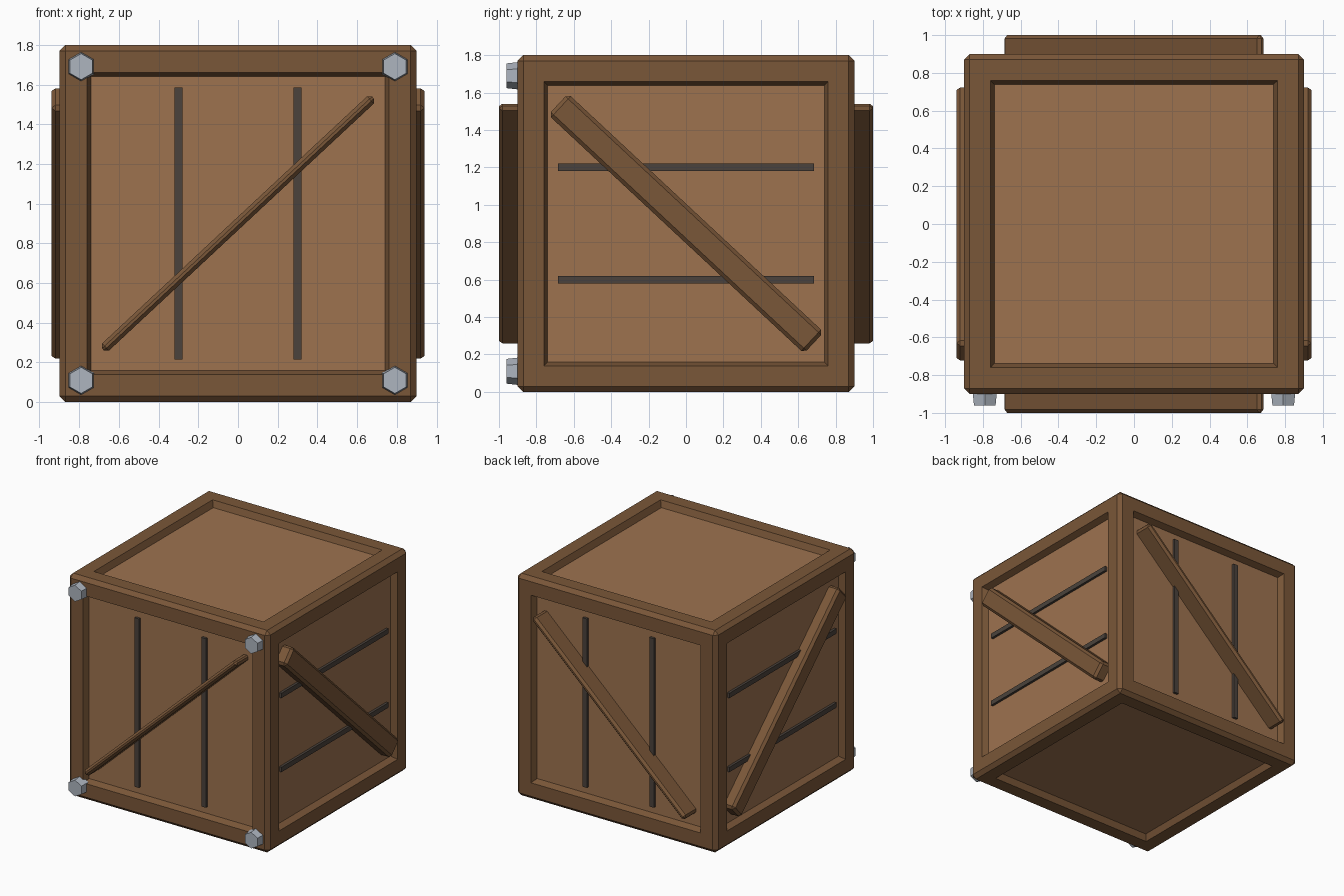
import bpy, bmesh
from math import radians
from mathutils import Matrix, Vector

if "Cube" in bpy.data.objects:
    bpy.data.objects.remove(bpy.data.objects["Cube"])


def material(name, rgb):
    m = bpy.data.materials.new(name)
    m.diffuse_color = (*rgb, 1)
    m.use_nodes = True
    m.node_tree.nodes["Principled BSDF"].inputs["Base Color"].default_value = m.diffuse_color
    return m


FRAME = material("dark_wood", (0.195, 0.095, 0.04))
PANEL = material("light_wood", (0.34, 0.17, 0.078))
GAP = material("dark_strip", (0.07, 0.055, 0.045))
STEEL = material("steel", (0.42, 0.46, 0.52))
MID = Vector((0, 0, 0.9))


def finish(name, bm, *mats):
    mesh = bpy.data.meshes.new(name)
    bm.to_mesh(mesh)
    bm.free()
    for m in mats:
        mesh.materials.append(m)
    ob = bpy.data.objects.new(name, mesh)
    bpy.context.collection.objects.link(ob)
    return ob


def box_mesh(size, bevel=0):
    bm = bmesh.new()
    bmesh.ops.create_cube(bm, size=1)
    bmesh.ops.scale(bm, vec=size, verts=bm.verts)
    if bevel:
        bmesh.ops.bevel(bm, geom=bm.edges[:], offset=bevel, segments=1, affect='EDGES')
    bm.normal_update()
    return bm


def box(name, size, loc, mat, bevel=0, rot=(0, 0, 0)):
    ob = finish(name, box_mesh(size, bevel), mat)
    ob.location, ob.rotation_euler = loc, rot
    return ob


# Crate body: chamfered cube with a sunken panel on all six sides
bm = box_mesh((1.8, 1.8, 1.8), 0.03)
sides = [f for f in bm.faces if f.calc_area() > 1]
bmesh.ops.inset_individual(bm, faces=sides, thickness=0.155)
bmesh.ops.inset_individual(bm, faces=sides, thickness=0.03, depth=-0.05)
for f in sides:
    f.material_index = 1
finish("crate_body", bm, FRAME, PANEL).location = MID

# Board gaps: upright on front and back, level on left and right
for s in (-1, 1):
    for o in (-0.3, 0.3):
        box("upright_strip", (0.04, 0.04, 1.37), MID + Vector((o, s * 0.85, 0)), GAP)
        box("level_strip", (0.04, 1.37, 0.04), MID + Vector((s * 0.85, 0, o)), GAP)

# Diagonal braces, running right through the crate
box("front_back_brace", (1.86, 2.0, 0.05), MID, FRAME, 0.018, (0, radians(-43), 0))
box("side_brace", (1.88, 1.87, 0.155), MID, FRAME, 0.02, (radians(-43), 0, 0))

# Tapered hexagonal bolt heads on the front corners
for x in (-0.79, 0.79):
    for z in (0.11, 1.69):
        bm = bmesh.new()
        bmesh.ops.create_cone(bm, cap_ends=True, segments=6, radius1=0.075, radius2=0.066,
                              depth=0.08, matrix=Matrix.Rotation(radians(90), 4, 'X'))
        finish("bolt", bm, STEEL).location = (x, -0.92, z)
